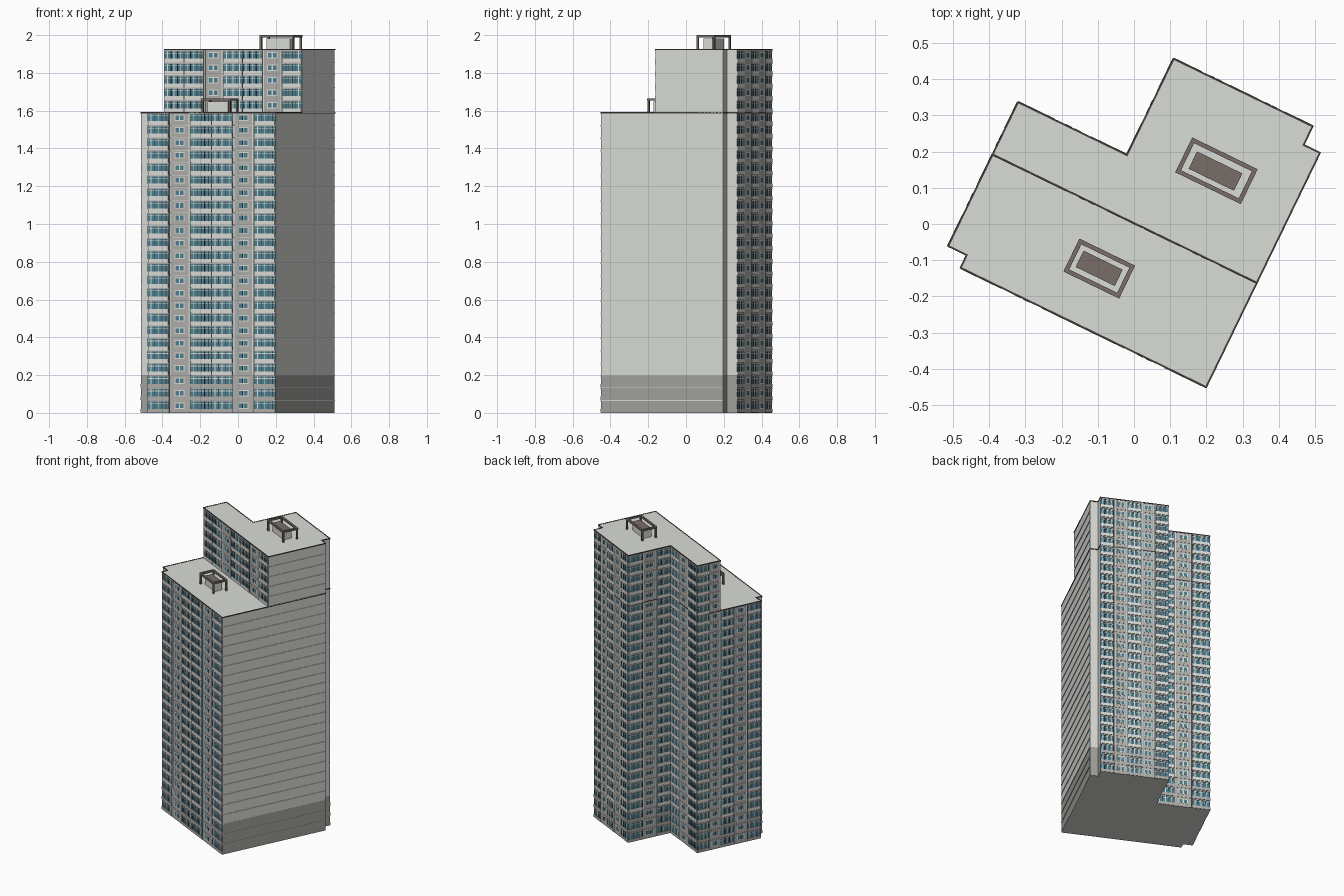
import bpy, bmesh, math
from mathutils import Matrix, Vector

if "Cube" in bpy.data.objects:
    bpy.data.objects.remove(bpy.data.objects["Cube"])

ROT = Matrix.Rotation(math.radians(-25.9), 4, 'Z')
FLOOR = 1.59 / 24
LOW, HIGH, BASE = 1.59, 1.925, 0.2


def mat(name, r, g, b):
    m = bpy.data.materials.new(name)
    m.diffuse_color = (r, g, b, 1)
    m.use_nodes = True
    m.node_tree.nodes["Principled BSDF"].inputs["Base Color"].default_value = m.diffuse_color
    return m


CONCRETE = mat("light_concrete", .70, .715, .68)
BASEGREY = mat("base_grey", .36, .36, .34)
PANEL = mat("panel_grey", .43, .425, .40)
WHITE = mat("white_frame", .72, .725, .69)
GLASS = mat("blue_glass", .07, .21, .28)
DARK = mat("dark_trim", .065, .057, .053)
BROWN = mat("brown_roof_unit", .19, .155, .135)

bins = {}


def box_verts(bm, pts, z0, z1):
    """Prism from an anticlockwise outline."""
    lo = [bm.verts.new((p[0], p[1], z0)) for p in pts]
    hi = [bm.verts.new((p[0], p[1], z1)) for p in pts]
    bm.faces.new(lo[::-1])
    bm.faces.new(hi)
    n = len(pts)
    for i in range(n):
        j = (i + 1) % n
        bm.faces.new((lo[i], lo[j], hi[j], hi[i]))


def prism(part, material, pts, z0, z1):
    if part not in bins:
        bins[part] = (bmesh.new(), material)
    box_verts(bins[part][0], pts, z0, z1)


def rect(part, material, u0, u1, v0, v1, z0, z1):
    prism(part, material, [(u0, v0), (u1, v0), (u1, v1), (u0, v1)], z0, z1)


def on_wall(part, material, p, q, s0, s1, d0, d1, z0, z1):
    """Plate on wall p-q: s along the wall, d outward."""
    p, q = Vector(p), Vector(q)
    t = (q - p).normalized()
    n = Vector((t.y, -t.x))
    c = [p + t * s + n * d for s, d in ((s0, d1), (s1, d1), (s1, d0), (s0, d0))]
    prism(part, material, [tuple(k) for k in c], z0, z1)


def facade(name, p, q, bays, f0, f1):
    """G = glazed balcony bay, W = wall bay with a small window."""
    length = (Vector(q) - Vector(p)).length
    w = length / len(bays)

    def add(kind, m, s0, s1, d, z0, z1):
        on_wall(name + "_" + kind, m, p, q, s0, s1, -.002, d, z0, z1)

    for i, kind in enumerate(bays):
        a, b = i * w, (i + 1) * w
        for f in range(f0, f1):
            z = f * FLOOR
            base = f < 3
            if kind == "G":
                add("glass", GLASS, a, b, .001, z + .019, z + .060)
                if base:
                    add("base_spandrels", PANEL, a, b, .004, z + .001, z + .020)
                else:
                    add("spandrels", WHITE, a + .003, b - .003, .004, z + .001, z + .021)
                add("heads", PANEL, a, b, .003, z + .059, z + .0655)
                for k in range(1, 6):
                    s = a + w * k / 6
                    if k % 2:
                        add("mullions", WHITE, s - .002, s + .002, .003, z + .02, z + .060)
                    else:
                        add("dark_mullions", DARK, s - .0018, s + .0018, .003, z + .02, z + .060)
                add("mullions", WHITE, a, b, .0025, z + .048, z + .051)
            else:
                c, h = (a + b) / 2, min(.030, w * .27)
                add("wall_panels", PANEL, a + .002, b - .002, .002, z, z + FLOOR - .001)
                add("window_frames", WHITE, c - h, c + h, .003, z + .021, z + .055)
                for s in (-1, 1):
                    m = c + s * h * .46
                    add("glass", GLASS, m - h * .34, m + h * .34, .004, z + .026, z + .050)
        if kind == "W":
            for s in (a + w * .06, b - w * .06):
                add("pilasters", WHITE, s - .003, s + .003, .003,
                    BASE if f0 == 0 else f0 * FLOOR, f1 * FLOOR)
    for i in range(1, len(bays)):
        add("piers", DARK, i * w - .0022, i * w + .0022, .003, f0 * FLOOR, f1 * FLOOR)


# footprints in the building's own axes, anticlockwise
full = [(-.377, -.317), (.375, -.317), (.375, .400), (.325, .400), (.325, .457),
        (-.100, .457), (-.100, .162), (-.434, .162), (-.434, -.278), (-.377, -.278)]
cut = .003
upper = [(-.434, cut), (.375, cut)] + full[2:8]

# main masses
prism("underside", CONCRETE, full, 0, .001)
prism("base_storeys", BASEGREY, full, .001, BASE)
prism("lower_tower", CONCRETE, full, BASE, LOW)
prism("upper_tower", CONCRETE, upper, LOW, HIGH)

# dark parapet trims
for part, outline, z in (("lower_parapet", full, LOW), ("upper_parapet", upper, HIGH)):
    for i, p in enumerate(outline):
        q = outline[(i + 1) % len(outline)]
        ln = (Vector(q) - Vector(p)).length
        on_wall(part, DARK, p, q, -.002, ln + .002, -.002, .003, z - .004, z + .002)

# window walls
facade("front", full[0], full[1], "GWGGWG", 0, 24)
facade("upper_front", upper[0], upper[1], "GGWGGWG", 24, 29)
facade("back", full[4], full[5], "GWGWG", 0, 29)
facade("inner_left", full[5], full[6], "GWG", 0, 29)
facade("inner_back", full[6], full[7], "GWG", 0, 29)
facade("left_rear", full[7], upper[0], "GW", 0, 29)
facade("left_front", upper[0], full[8], "GWG", 0, 24)

# thin floor ledges on the blank right wall
for f in range(1, 29):
    start = full[1] if f < 24 else upper[1]
    ln = (Vector(full[2]) - Vector(start)).length
    on_wall("right_ledges", CONCRETE, start, full[2], 0, ln, -.002, .003,
            f * FLOOR - .002, f * FLOOR + .002)


# rooftop machine rooms with open frames around them
def roof_unit(name, frame, room, z):
    u0, u1, v0, v1 = frame
    t, top = .012, z + .075
    rect(name + "_room", CONCRETE, *room, z, z + .056)
    rect(name + "_room_cap", BROWN, *room, z + .056, z + .058)
    for v in (v0, v1 - t):
        rect(name + "_frame", BROWN, u0, u1, v, v + t, top - .012, top)
    for u in (u0, u1 - t):
        rect(name + "_frame", BROWN, u, u + t, v0 + t, v1 - t, top - .012, top)
        for v in (v0, v1 - t):
            rect(name + "_posts", BROWN, u + .001, u + .011, v + .001, v + .011, z, top - .012)


roof_unit("lower_roof", (-.118, .053, -.203, -.102), (-.093, .027, -.177, -.127), LOW)
roof_unit("upper_roof", (.040, .241, .178, .285), (.069, .208, .203, .256), HIGH)

# turn every collected part into an object
for name, (bm, material) in bins.items():
    bm.transform(ROT)
    bmesh.ops.recalc_face_normals(bm, faces=bm.faces)
    me = bpy.data.meshes.new(name)
    bm.to_mesh(me)
    bm.free()
    me.materials.append(material)
    bpy.context.collection.objects.link(bpy.data.objects.new(name, me))
